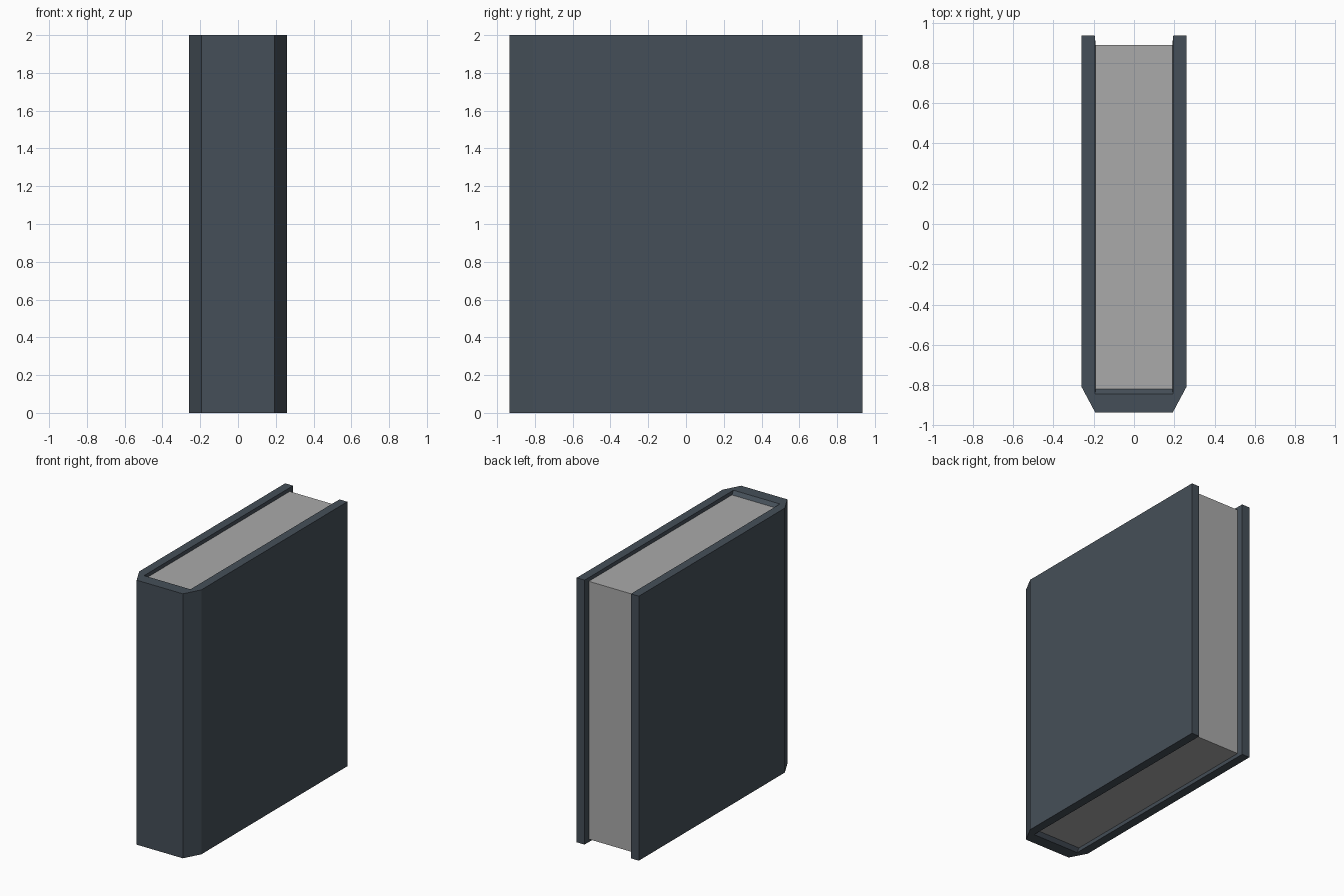
import bpy, bmesh

if "Cube" in bpy.data.objects:
    bpy.data.objects.remove(bpy.data.objects["Cube"])


def material(name, rgb):
    m = bpy.data.materials.new(name)
    m.diffuse_color = (*rgb, 1)
    m.use_nodes = True
    m.node_tree.nodes["Principled BSDF"].inputs["Base Color"].default_value = m.diffuse_color
    return m


def add_object(name, bm, mat):
    bmesh.ops.recalc_face_normals(bm, faces=bm.faces)
    me = bpy.data.meshes.new(name)
    bm.to_mesh(me)
    bm.free()
    me.materials.append(mat)
    ob = bpy.data.objects.new(name, me)
    bpy.context.collection.objects.link(ob)
    return ob


slate = material("slate cover", (0.060, 0.078, 0.098))
paper = material("grey paper", (0.40, 0.40, 0.40))

H, LIP = 2.0, 0.025          # book height, depth of the page recess
BACK, PAGE_BACK = 0.935, 0.89
PAGE_X, PAGE_FRONT = 0.19, -0.82


def cover_profile(inner_x, inner_y):
    """U-shaped outline: outer shell with bevelled spine, then the inside."""
    outer = [(0.26, BACK), (0.26, -0.81), (0.193, -0.935)]
    inner = [(inner_x, inner_y), (inner_x, PAGE_BACK), (0.195, BACK)]
    right = outer + []
    left = [(-x, y) for x, y in reversed(outer)]
    return right + left + [(-x, y) for x, y in reversed(inner)] + inner


# Cover: lofted through four levels, flaring out at the top and bottom lips
bm = bmesh.new()
levels = [(0, 0.194, -0.845), (LIP, PAGE_X, PAGE_FRONT),
          (H - LIP, PAGE_X, PAGE_FRONT), (H, 0.194, -0.845)]
rings = [[bm.verts.new((x, y, z)) for x, y in cover_profile(ix, iy)]
         for z, ix, iy in levels]
n = len(rings[0])
for a, b in zip(rings, rings[1:]):
    for i in range(n):
        j = (i + 1) % n
        bm.faces.new((a[i], a[j], b[j], b[i]))
for ring in (rings[0], rings[-1]):
    # right board, spine and left board
    for ids in ((0, 1, 9, 10, 11), (1, 2, 9), (2, 3, 8, 9),
                (3, 4, 8), (4, 5, 6, 7, 8)):
        bm.faces.new([ring[i] for i in ids])
add_object("cover", bm, slate)

# Page block
bm = bmesh.new()
bmesh.ops.create_cube(bm, size=1)
for v in bm.verts:
    v.co.x *= 2 * PAGE_X
    v.co.y = PAGE_BACK if v.co.y > 0 else PAGE_FRONT
    v.co.z = H - LIP if v.co.z > 0 else LIP
add_object("pages", bm, paper)
